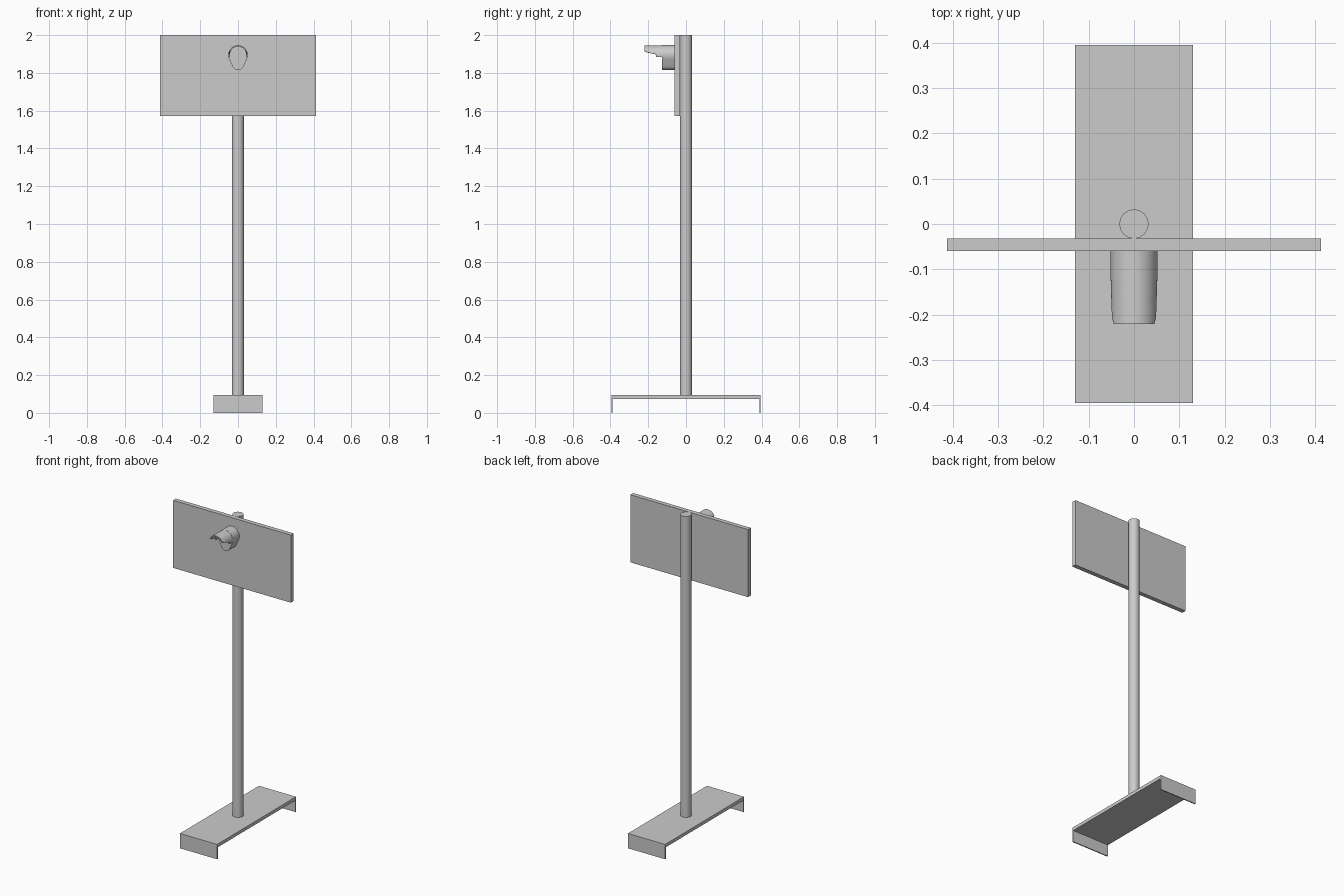
import bpy, bmesh
from math import sin, cos, asin, pi, radians

if "Cube" in bpy.data.objects:
    bpy.data.objects.remove(bpy.data.objects["Cube"])


def finish(name, bm, smooth=False):
    bmesh.ops.recalc_face_normals(bm, faces=bm.faces[:])
    me = bpy.data.meshes.new(name)
    bm.to_mesh(me)
    bm.free()
    ob = bpy.data.objects.new(name, me)
    bpy.context.collection.objects.link(ob)
    if smooth:
        bpy.ops.object.select_all(action='DESELECT')
        ob.select_set(True)
        bpy.context.view_layer.objects.active = ob
        bpy.ops.object.shade_smooth_by_angle(angle=radians(35))
    return ob


def box(name, lo, hi):
    bm = bmesh.new()
    bmesh.ops.create_cube(bm, size=1)
    for v in bm.verts:
        v.co = [(a + b) / 2 + c * (b - a) for a, b, c in zip(lo, hi, v.co)]
    return finish(name, bm)


# Base plate with a folded lip at each end
box("base_plate", (-0.13, -0.395, 0.073), (0.13, 0.395, 0.094))
for s, name in ((-1, "front_base_lip"), (1, "back_base_lip")):
    ys = sorted((s * 0.395, s * 0.388))
    box(name, (-0.13, ys[0], 0), (0.13, ys[1], 0.073))

# Pole
bm = bmesh.new()
bmesh.ops.create_cone(bm, cap_ends=True, segments=32, radius1=0.032, radius2=0.032, depth=1.907)
bmesh.ops.translate(bm, verts=bm.verts[:], vec=(0, 0, 0.093 + 1.907 / 2))
finish("pole", bm, True)

# Sign panel
box("sign_panel", (-0.412, -0.06, 1.572), (0.412, -0.032, 2.0))

# Lamp housing: teardrop outline pushed out from the panel
ZC, R = 1.895, 0.0515
N = 24
tilt = asin((R - 0.031) / 0.049)
outline = []
for zc, r, a0, a1 in ((ZC, R, -tilt, pi + tilt), (ZC - 0.049, 0.031, pi + tilt, 2 * pi - tilt)):
    for i in range(N + 1):
        a = a0 + (a1 - a0) * i / N
        outline.append((r * cos(a), zc + r * sin(a)))
bm = bmesh.new()
face = bm.faces.new([bm.verts.new((x, -0.06, z)) for x, z in outline])
ext = bmesh.ops.extrude_face_region(bm, geom=[face], use_keep_orig=True)
bmesh.ops.translate(bm, vec=(0, -0.066, 0),
                    verts=[v for v in ext["geom"] if isinstance(v, bmesh.types.BMVert)])
finish("lamp_housing", bm, True)

# Visor: curved hood whose lower edge steps up towards the front
stations = [(-0.12, 1.883), (-0.157, 1.883), (-0.161, 1.900),
            (-0.185, 1.904), (-0.21, 1.911), (-0.22, 1.918)]
bm = bmesh.new()
rings = []
for y, z in stations:
    a0 = asin((z - ZC) / 0.05)
    ring = []
    for r, order in ((0.0505, range(N + 1)), (0.044, range(N, -1, -1))):
        for i in order:
            a = a0 + (pi - 2 * a0) * i / N
            ring.append(bm.verts.new((r * cos(a), y, ZC + r * sin(a))))
    rings.append(ring)
count = len(rings[0])
for p, q in zip(rings, rings[1:]):
    for i in range(count):
        j = (i + 1) % count
        bm.faces.new((p[i], p[j], q[j], q[i]))
for ring in (rings[0], rings[-1]):
    for i in range(N):
        bm.faces.new((ring[i], ring[i + 1], ring[count - 2 - i], ring[count - 1 - i]))
finish("lamp_visor", bm, True)
